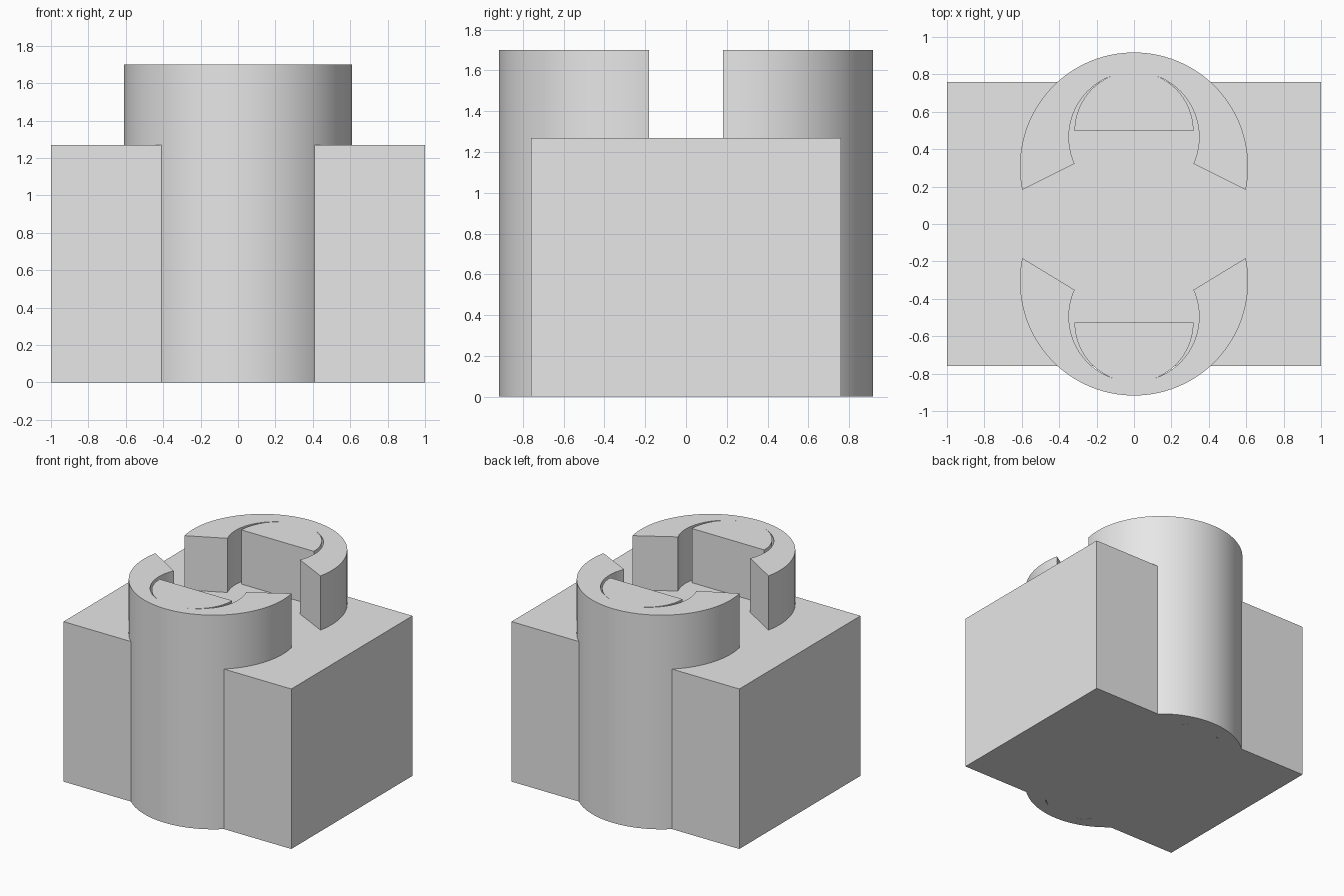
import bpy, bmesh
from math import sin, cos, radians

cube = bpy.data.objects.get("Cube")
if cube:
    bpy.data.objects.remove(cube, do_unlink=True)

BASE_TOP = 1.27
POST_TOP = 1.70

grey = bpy.data.materials.new("light_grey")
grey.use_nodes = True
grey.diffuse_color = (0.8, 0.8, 0.8, 1)
grey.node_tree.nodes["Principled BSDF"].inputs["Base Color"].default_value = (0.8, 0.8, 0.8, 1)


def arc(cy, r, start, end, steps):
    """Points on a circle centred at (0, cy), angles in degrees."""
    angles = [radians(start + (end - start) * i / steps) for i in range(steps + 1)]
    return [(r * cos(a), cy + r * sin(a)) for a in angles]


def prism(name, outline, height, side=1):
    """Extrude an outline up from the ground; side = -1 flips it to the front."""
    bm = bmesh.new()
    face = bm.faces.new([bm.verts.new((x, y * side, 0)) for x, y in outline])
    grown = bmesh.ops.extrude_face_region(bm, geom=[face], use_keep_orig=True)
    top = [v for v in grown["geom"] if isinstance(v, bmesh.types.BMVert)]
    bmesh.ops.translate(bm, verts=top, vec=(0, 0, height))
    bmesh.ops.recalc_face_normals(bm, faces=bm.faces)
    mesh = bpy.data.meshes.new(name)
    bm.to_mesh(mesh)
    bm.free()
    mesh.materials.append(grey)
    obj = bpy.data.objects.new(name, mesh)
    bpy.context.collection.objects.link(obj)
    bpy.ops.object.select_all(action="DESELECT")
    obj.select_set(True)
    bpy.context.view_layer.objects.active = obj
    bpy.ops.object.shade_smooth_by_angle(angle=radians(30))
    return obj


# Rectangular base block
prism("base_block", [(-1, -0.76), (1, -0.76), (1, 0.76), (-1, 0.76)], BASE_TOP)

# Crescent jaws and half-round cores; the front pair sits slightly further out
for label, side, shift in (("back", 1, 0), ("front", -1, 0.03)):
    outer = arc(0.307, 0.61, -11.8, 191.8, 96)
    inner = arc(0.465 + shift, 0.348, 204.2, -24.2, 80)
    prism(label + "_crescent_jaw", outer + inner, POST_TOP, side)
    core = arc(0.497 + shift, 0.318, 0, 180, 64)
    prism(label + "_half_round_core", core, POST_TOP, side)
